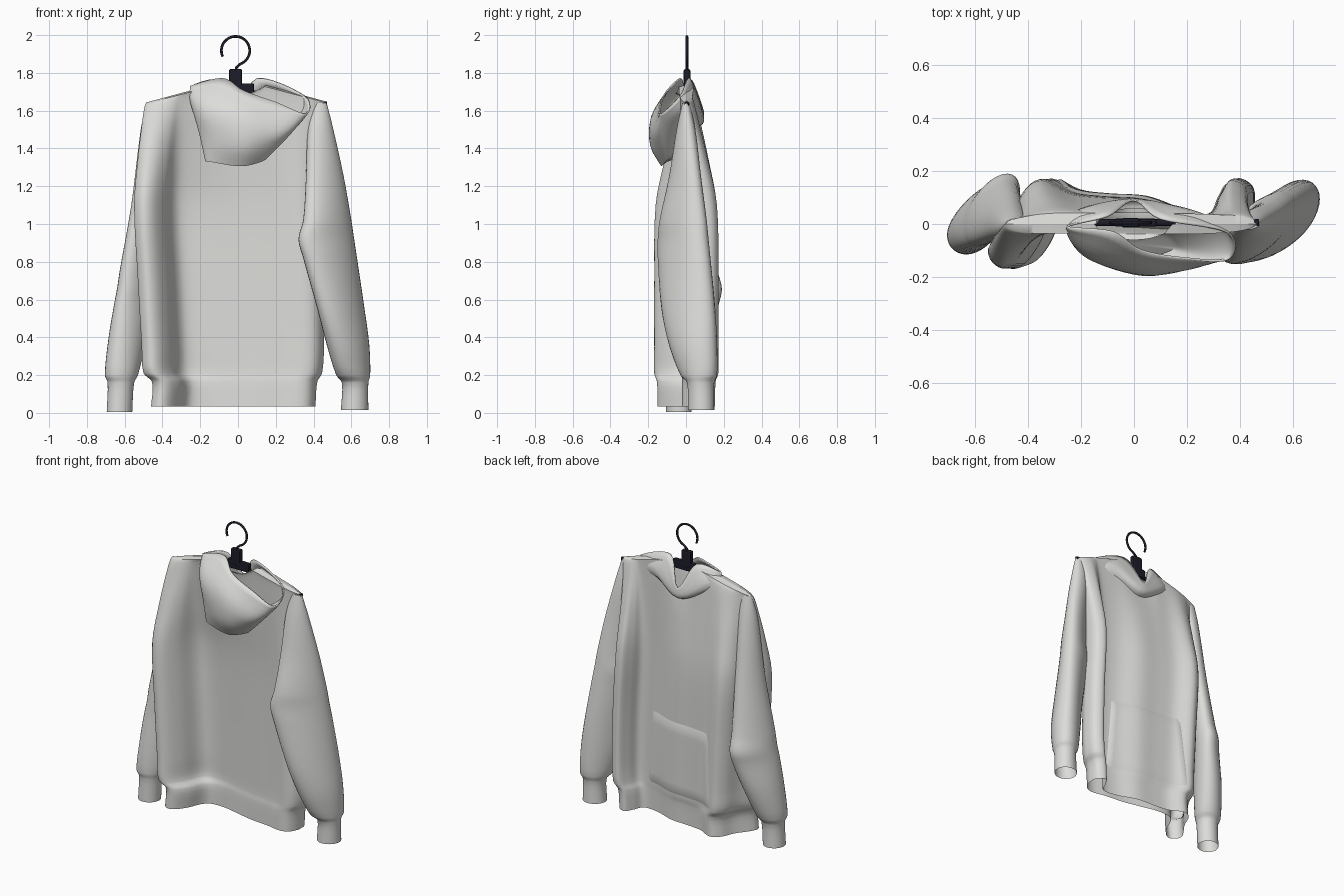
import bpy
import bmesh
import math
from mathutils import Vector
from mathutils.bvhtree import BVHTree

if "Cube" in bpy.data.objects:
    bpy.data.objects.remove(bpy.data.objects["Cube"], do_unlink=True)


def make_material(name, colour):
    mat = bpy.data.materials.new(name)
    mat.use_nodes = True
    mat.diffuse_color = (*colour, 1)
    shader = mat.node_tree.nodes["Principled BSDF"]
    shader.inputs["Base Color"].default_value = (*colour, 1)
    shader.inputs["Roughness"].default_value = 0.8
    return mat


fabric = make_material("light grey fabric", (0.72, 0.72, 0.7))
plastic = make_material("black plastic", (0.012, 0.012, 0.022))


def hermite(p0, p1, m0, m1, t):
    """Cubic between two values with given end slopes."""
    return (p0 * (1 + 2 * t) * (1 - t) ** 2 + m0 * t * (1 - t) ** 2
            + p1 * t * t * (3 - 2 * t) + m1 * t * t * (t - 1))


def smooth_loop(points, steps):
    """Closed smooth curve through the points."""
    pts = [Vector(p) for p in points]
    count = len(pts)
    loop = []
    for i in range(count):
        before, a, b, after = (pts[(i + k) % count] for k in (-1, 0, 1, 2))
        for s in range(steps):
            loop.append(hermite(a, b, (b - before) / 2, (after - a) / 2, s / steps))
    return loop


def smooth_rows(rows, steps):
    """Fill in rows of numbers smoothly; the first number of a row is its height."""
    rows = [Vector(r) for r in rows]

    def slope(i):
        lo, hi = max(i - 1, 0), min(i + 1, len(rows) - 1)
        return (rows[hi] - rows[lo]) / (rows[hi][0] - rows[lo][0])

    out = []
    for i in range(len(rows) - 1):
        gap = rows[i + 1][0] - rows[i][0]
        for s in range(steps):
            out.append(hermite(rows[i], rows[i + 1], slope(i) * gap,
                               slope(i + 1) * gap, s / steps))
    return out + [rows[-1]]


def finish(name, bm, mat):
    bmesh.ops.recalc_face_normals(bm, faces=bm.faces)
    mesh = bpy.data.meshes.new(name)
    bm.to_mesh(mesh)
    bm.free()
    mesh.materials.append(mat)
    obj = bpy.data.objects.new(name, mesh)
    bpy.context.collection.objects.link(obj)
    bpy.ops.object.select_all(action="DESELECT")
    obj.select_set(True)
    bpy.context.view_layer.objects.active = obj
    bpy.ops.object.shade_smooth_by_angle(angle=math.radians(50))
    return obj


def loft(name, rings, mat, cap_last=False):
    bm = bmesh.new()
    grid = [[bm.verts.new(p) for p in ring] for ring in rings]
    count = len(grid[0])
    for low, high in zip(grid, grid[1:]):
        for i in range(count):
            j = (i + 1) % count
            bm.faces.new((low[i], low[j], high[j], high[i]))
    if cap_last:
        centre = bm.verts.new(sum((v.co for v in grid[-1]), Vector()) / count)
        for i in range(count):
            bm.faces.new((grid[-1][i], grid[-1][(i + 1) % count], centre))
    return finish(name, bm, mat)


# Torso: one folded cross-section, flattened towards the shoulders
back_side = [(-.54, -.1), (-.5, -.165), (-.44, -.15), (-.38, -.075), (-.33, .03),
             (-.27, .07), (-.16, .07), (-.04, .045), (.1, .015), (.25, 0), (.36, -.02), (.43, 0)]
front_side = [(.47, .07), (.46, .145), (.4, .17), (.36, .11), (.32, .04), (.2, .045),
              (.05, .095), (-.1, .105), (-.22, .12), (-.33, .17), (-.4, .13), (-.45, .03)]
STEPS = 5
fold = smooth_loop(back_side + front_side, STEPS)
split = len(back_side) * STEPS
# height, fold strength, left edge, right edge, shoulder slope
torso_rows = [(.035, .88, -.46, .41, 0), (.165, .9, -.455, .42, 0), (.21, 1, -.5, .445, 0),
              (.35, 1, -.51, .455, 0), (.7, 1, -.53, .45, 0), (1.1, .95, -.55, .43, 0),
              (1.35, .6, -.53, .43, .1), (1.52, .3, -.51, .44, .4),
              (1.62, .1, -.495, .455, .9), (1.645, 0, -.485, .465, 1)]


def torso_ring(row):
    z, strength, left, right, rise = row
    ring = []
    for i, p in enumerate(fold):
        side = -1 if i < split else 1
        s = min(max((p.x + .54) / 1.01, 0), 1)
        x = left + (right - left) * s
        neck = max(0, 1 - (x / .14) ** 2)
        thin = side * .04 * math.sqrt(max(0, 1 - (2 * s - 1) ** 4))
        if z > 1.64:
            thin = side * .06 * math.sqrt(neck)
        lift = .27 * max(0, .48 - abs(x)) - neck * (.2 if side > 0 else .08)
        ring.append((x, strength * p.y + (1 - strength) * thin, z + rise * lift))
    return ring


torso = loft("torso", [torso_ring(r) for r in smooth_rows(torso_rows, 4)], fabric)


# Sleeves: slanted ovals given by their extents; the skew makes them thin
def sleeve(name, rows):
    rings = []
    for z, x0, x1, y0, y1, skew in smooth_rows(rows, 4):
        ring = []
        for i in range(32):
            t = math.tau * i / 32
            ring.append(((x0 + x1) / 2 + (x1 - x0) / 2 * math.cos(t),
                         (y0 + y1) / 2 + (y1 - y0) / 2 * math.cos(t - skew), z))
        rings.append(ring)
    return loft(name, rings, fabric, cap_last=True)


# height, x extents, y extents, skew
sleeve("left_sleeve", [
    (.015, .545, .69, .01, .15, 1.5), (.16, .55, .69, .005, .15, 1.5),
    (.2, .52, .7, -.03, .165, 1.3), (.36, .47, .695, -.09, .165, 1.15),
    (.55, .42, .67, -.13, .155, 1), (.82, .345, .63, -.15, .13, .9),
    (.92, .32, .615, -.15, .12, .9), (1.02, .345, .6, -.14, .11, .9),
    (1.25, .36, .56, -.09, .08, 1), (1.5, .37, .505, -.05, .05, 1.3),
    (1.64, .4, .47, -.02, .02, 1.5)])
sleeve("right_sleeve", [
    (.005, -.695, -.56, -.105, .03, 1.5), (.16, -.69, -.55, -.105, .035, 1.5),
    (.2, -.705, -.53, -.115, .06, 1.4), (.4, -.685, -.48, -.105, .13, 1.2),
    (.58, -.655, -.44, -.09, .175, 1), (.66, -.64, -.43, -.085, .19, 1),
    (.76, -.625, -.43, -.08, .165, 1), (1.1, -.565, -.42, -.06, .11, 1.1),
    (1.5, -.515, -.41, -.045, .05, 1.3), (1.64, -.485, -.41, -.02, .02, 1.5)])

# Hood: open pouch hanging behind the neck, its collar meeting in a V
hood_rings = [
    [(-.25, -.01, 1.73), (-.08, -.03, 1.77), (.03, -.1, 1.705), (.2, -.13, 1.645),
     (.36, -.13, 1.585), (.35, -.03, 1.68), (.1, .02, 1.77), (0, .09, 1.6), (-.1, .03, 1.76)],
    [(-.25, -.03, 1.65), (-.17, -.12, 1.63), (.03, -.18, 1.57), (.2, -.17, 1.5),
     (.32, -.12, 1.53), (.33, -.01, 1.6), (.2, .055, 1.64), (0, .085, 1.53), (-.2, .055, 1.64)],
    [(-.2, -.06, 1.48), (-.14, -.13, 1.45), (.02, -.185, 1.42), (.14, -.16, 1.41),
     (.24, -.11, 1.44), (.22, -.02, 1.5), (.1, 0, 1.53), (0, 0, 1.5), (-.1, 0, 1.52)],
    [(-.17, -.08, 1.34), (-.13, -.11, 1.33), (0, -.13, 1.31), (.08, -.12, 1.32),
     (.15, -.09, 1.35), (.1, -.04, 1.38), (.05, -.03, 1.39), (0, -.03, 1.39), (-.1, -.03, 1.38)]]
loops = [smooth_loop(r, 6) for r in hood_rings]
columns = []
for column in zip(*loops):
    columns.append([v[1:] for v in smooth_rows([(i, *p) for i, p in enumerate(column)], 4)])
hood = loft("hood", list(zip(*columns)), fabric, cap_last=True)
rim = hood.modifiers.new("cloth", "SOLIDIFY")
rim.thickness, rim.offset = .008, 0

# Pouch pocket laid over the chest side of the torso
bm = bmesh.new()
bm.from_mesh(torso.data)
tree = BVHTree.FromBMesh(bm)
bm.free()
bm = bmesh.new()
NX, NZ = 24, 12
grid = []
for k in range(NZ + 1):
    z = .21 + .5 * k / NZ
    half = .28 - .04 * k / NZ
    line = []
    for i in range(NX + 1):
        x = -.02 + half * (2 * i / NX - 1)
        hit = tree.ray_cast(Vector((x, 1, z)), Vector((0, -1, 0)))[0]
        edge = i in (0, NX) or k in (0, NZ)
        line.append(bm.verts.new((x, hit.y + (-.004 if edge else .01), z)))
    grid.append(line)
for low, high in zip(grid, grid[1:]):
    for i in range(NX):
        bm.faces.new((low[i], low[i + 1], high[i + 1], high[i]))
finish("pocket", bm, fabric)


# Hanger
def tube(name, points, radius):
    curve = bpy.data.curves.new(name, "CURVE")
    curve.dimensions = "3D"
    curve.bevel_depth, curve.bevel_resolution, curve.use_fill_caps = radius, 2, True
    line = curve.splines.new("POLY")
    line.points.add(len(points) - 1)
    for point, p in zip(line.points, points):
        point.co = (*p, 1)
    curve.materials.append(plastic)
    obj = bpy.data.objects.new(name, curve)
    bpy.context.collection.objects.link(obj)


def block(name, size, place):
    bpy.ops.mesh.primitive_cube_add(size=1, location=place)
    obj = bpy.context.object
    obj.name, obj.scale = name, size
    bpy.ops.object.transform_apply(location=False, rotation=False)
    obj.data.materials.append(plastic)
    bevel = obj.modifiers.new("rounding", "BEVEL")
    bevel.width, bevel.segments = .008, 2


hook = []
for i in range(31):
    turn = math.radians(205 - 275 * i / 30)
    hook.append((-.013 + .075 * math.cos(turn), .005, 1.918 + .075 * math.sin(turn)))
tube("hanger_hook", hook + [(-.01, .005, 1.828), (-.013, .005, 1.79)], .007)
block("hanger_neck", (.07, .035, .11), (-.013, .005, 1.765))
block("hanger_body", (.16, .03, .06), (.005, .005, 1.715))
tube("hanger_bar", [(-.2, .005, 1.67), (-.05, .005, 1.7), (.06, .005, 1.7),
                    (.25, .005, 1.66), (.47, .005, 1.635)], .013)
